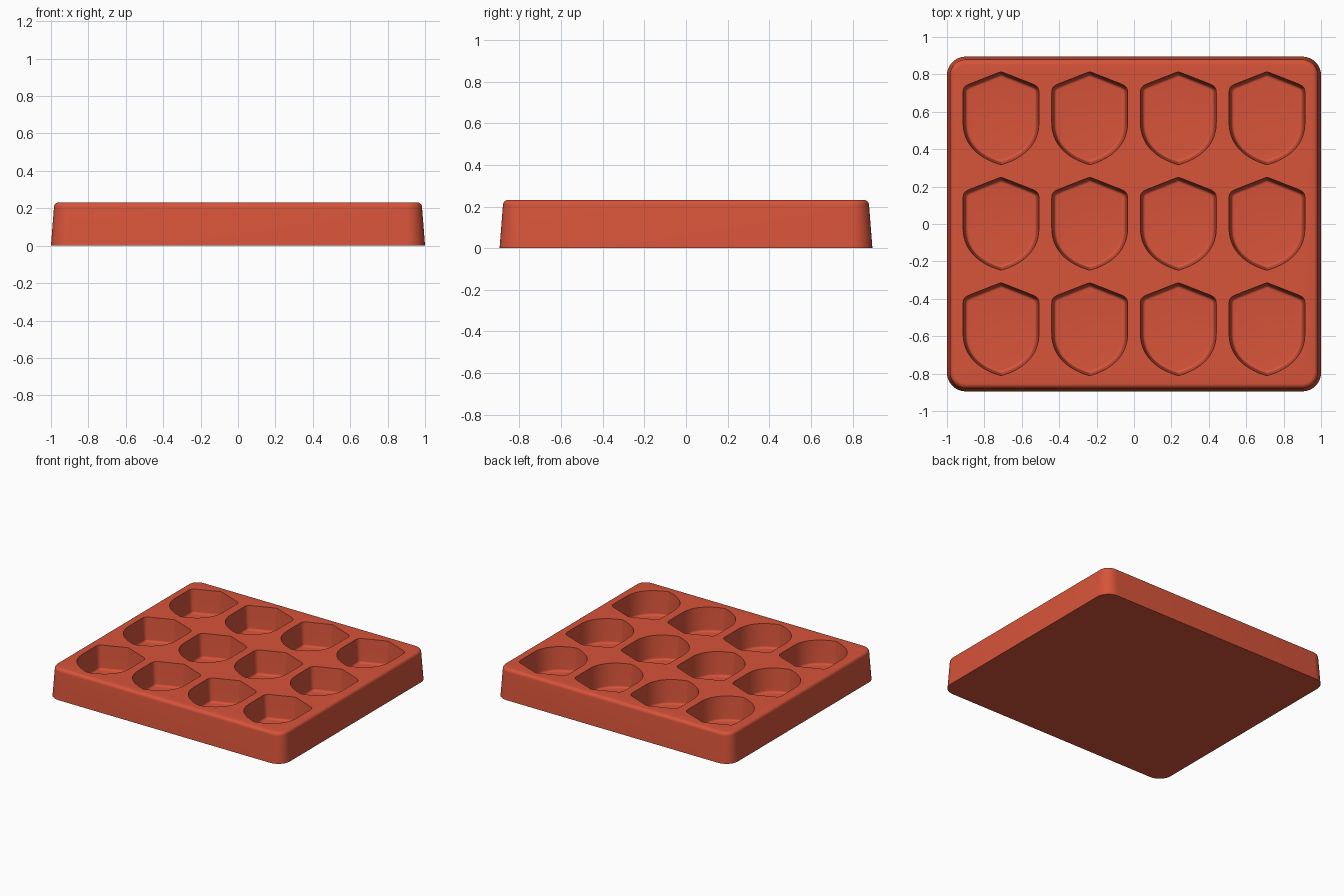
import bpy, bmesh, math
from mathutils import Vector
from mathutils.geometry import interpolate_bezier

cube = bpy.data.objects.get("Cube")
if cube:
    bpy.data.objects.remove(cube)

HEIGHT = 0.232
FLOOR = 0.05

# Single flat silicone colour
red = bpy.data.materials.new("brick_red")
red.use_nodes = True
red.diffuse_color = (0.68, 0.088, 0.042, 1)
red.node_tree.nodes["Principled BSDF"].inputs["Base Color"].default_value = red.diffuse_color


def inset(outline, d):
    """Move a counter-clockwise outline inwards by d."""
    result = []
    for i, p in enumerate(outline):
        a = (p - outline[i - 1]).normalized()
        b = (outline[(i + 1) % len(outline)] - p).normalized()
        na, nb = Vector((-a.y, a.x)), Vector((-b.y, b.x))
        result.append(p + (na + nb) * d / (1 + na.dot(nb)))
    return result


def loft(name, outline, levels):
    """Stack inset copies of an outline at (inset, z) levels into a closed solid."""
    bm = bmesh.new()
    rings = [[bm.verts.new((p.x, p.y, z)) for p in inset(outline, d)] for d, z in levels]
    n = len(outline)
    for low, high in zip(rings, rings[1:]):
        for i in range(n):
            j = (i + 1) % n
            bm.faces.new((low[i], low[j], high[j], high[i]))
    bm.faces.new(rings[0][::-1])
    bm.faces.new(rings[-1])
    bmesh.ops.recalc_face_normals(bm, faces=bm.faces)
    mesh = bpy.data.meshes.new(name)
    bm.to_mesh(mesh)
    bm.free()
    mesh.materials.append(red)
    obj = bpy.data.objects.new(name, mesh)
    bpy.context.collection.objects.link(obj)
    return obj


def fillet(r, d, z, start, end, steps=6):
    """Quarter-round levels about the profile centre (d, z)."""
    angles = [math.radians(start + (end - start) * k / steps) for k in range(steps + 1)]
    return [(d - r * math.cos(a), z + r * math.sin(a)) for a in angles]


def rounded_rectangle(hx, hy, r, steps=10):
    pts = []
    for q, (sx, sy) in enumerate(((1, 1), (-1, 1), (-1, -1), (1, -1))):
        for k in range(steps + 1):
            a = math.radians(90 * (q + k / steps))
            pts.append(Vector((sx * (hx - r) + r * math.cos(a), sy * (hy - r) + r * math.sin(a))))
    return pts


def shield():
    """Pointed top, rounded shoulders, straight sides and a curved tip below."""
    def curve(*ctrl, n):
        return interpolate_bezier(*[Vector(c) for c in ctrl], n)
    half = curve((0.0, -0.247), (0.09, -0.222), (0.203, -0.16), (0.203, -0.02), n=16)
    half += curve((0.203, 0.135), (0.203, 0.165), (0.195, 0.174), (0.165, 0.186), n=7)
    half.append(Vector((0.012, 0.246)))
    half = [Vector((p.x, p.y)) for p in half]
    return half + [Vector((0, 0.249))] + [Vector((-p.x, p.y)) for p in half[:0:-1]]


# Drafted tray body with a rounded upper rim
tray = loft("mould_tray", rounded_rectangle(1, 0.895, 0.1),
            [(0, 0)] + fillet(0.026, 0.042, HEIGHT - 0.026, 0, 90))

# Shield pocket cutters, drafted, with a filleted floor
levels = fillet(0.016, 0.013, FLOOR + 0.016, 90, 0)
levels = [(0.028 - 0.016 * math.cos(math.radians(a)), FLOOR + 0.016 - 0.016 * math.sin(math.radians(a)))
          for a in range(90, -1, -15)] + [(0, HEIGHT), (-0.001, HEIGHT + 0.02)]
first = loft("shield_pocket_cutter", shield(), levels)
cutters = []
for row in (-1, 0, 1):
    for column in (-1.5, -0.5, 0.5, 1.5):
        cutter = first.copy()
        cutter.location = (column * 0.474, row * 0.564, 0)
        bpy.context.collection.objects.link(cutter)
        cutters.append(cutter)
bpy.data.objects.remove(first)

for cutter in cutters:
    cut = tray.modifiers.new("pocket", "BOOLEAN")
    cut.operation = "DIFFERENCE"
    cut.solver = "EXACT"
    cut.object = cutter

# Bake the pockets, then drop the cutters
bpy.context.view_layer.update()
baked = bpy.data.meshes.new_from_object(tray.evaluated_get(bpy.context.evaluated_depsgraph_get()))
tray.modifiers.clear()
tray.data = baked
for cutter in cutters:
    bpy.data.objects.remove(cutter)

bpy.context.view_layer.objects.active = tray
tray.select_set(True)
bpy.ops.object.shade_smooth_by_angle(angle=math.radians(30))
